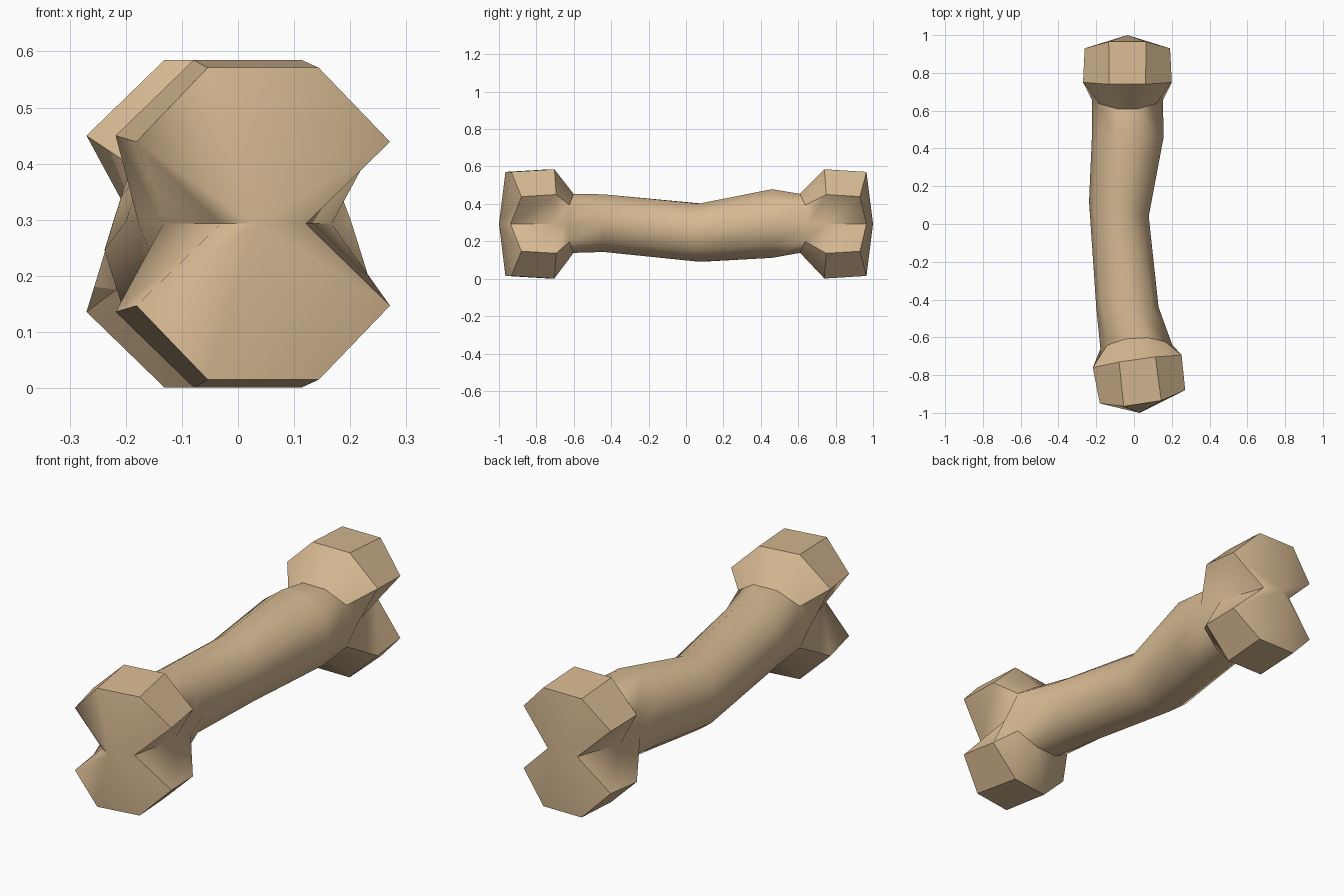
import bpy, bmesh, math

if "Cube" in bpy.data.objects:
    bpy.data.objects.remove(bpy.data.objects["Cube"])

bone_mat = bpy.data.materials.new("bone tan")
bone_mat.diffuse_color = (0.68, 0.49, 0.29, 1)
bone_mat.use_nodes = True
bone_mat.node_tree.nodes["Principled BSDF"].inputs["Base Color"].default_value = bone_mat.diffuse_color
MID_Z = 0.293

bm = bmesh.new()


def ring(cx, cy, cz, valley, side, top, out, slope=0.0):
    """Ten-point ring. Each of valley, side, top is (half width, half height, outward shift)."""
    quarter = [(1, 1, valley), (1, 1, side), (1, 1, top), (-1, 1, top), (-1, 1, side),
               (-1, 1, valley), (-1, -1, side), (-1, -1, top), (1, -1, top), (1, -1, side)]
    return [bm.verts.new((cx + sx * w, cy + out * d + slope * sx * w, cz + sz * h))
            for sx, sz, (w, h, d) in quarter]


def round_ring(cx, cy, cz, rx, rz, out=1, flare=0.0, slope=0.0):
    """Regular ten-sided shaft section."""
    pts = [(rx * math.cos(math.radians(a)), rz * math.sin(math.radians(a)), flare * f)
           for a, f in ((0, 1.0), (36, 0.6), (72, 0.0))]
    return ring(cx, cy, cz, *pts, out, slope)


# two-lobed rims: the far one and the one facing the shaft
FAR_RIM = ((0.076, 0, 0.035), (0.226, 0.146, 0), (0.099, 0.278, 0.035))
NEAR_RIM = ((0.15, 0, 0.0), (0.235, 0.157, 0), (0.096, 0.292, -0.01))

rings = [
    # front knob, slightly turned
    ring(0.045, -0.915, MID_Z, *FAR_RIM, -1, 0.155),
    ring(0.017, -0.727, MID_Z, *NEAR_RIM, -1, 0.14),
    round_ring(0.012, -0.605, 0.296, 0.19, 0.166, -1, 0.045, 0.06),
    # bent shaft
    round_ring(-0.035, -0.44, 0.297, 0.165, 0.162),
    round_ring(-0.08, 0.08, 0.246, 0.158, 0.163, slope=-0.25),
    round_ring(-0.033, 0.46, 0.295, 0.19, 0.193),
    # back knob
    round_ring(-0.034, 0.61, 0.296, 0.187, 0.166, 1, 0.045),
    ring(-0.035, 0.75, MID_Z, *NEAR_RIM, 1),
    ring(-0.035, 0.93, MID_Z, *FAR_RIM, 1),
]

for a, b in zip(rings, rings[1:]):
    for i in range(10):
        j = (i + 1) % 10
        bm.faces.new((a[i], a[j], b[j], b[i]))

# shallow domed end faces
for end, tip in ((rings[0], (0.03, -1.0, MID_Z)), (rings[-1], (-0.035, 1.0, MID_Z))):
    apex = bm.verts.new(tip)
    for i in range(10):
        bm.faces.new((end[i], end[(i + 1) % 10], apex))

bmesh.ops.recalc_face_normals(bm, faces=bm.faces[:])
mesh = bpy.data.meshes.new("bone")
bm.to_mesh(mesh)
bm.free()
mesh.materials.append(bone_mat)
bone = bpy.data.objects.new("bone", mesh)
bpy.context.collection.objects.link(bone)

# smooth shaft, crisp knob edges
bpy.context.view_layer.objects.active = bone
bone.select_set(True)
bpy.ops.object.shade_smooth_by_angle(angle=math.radians(40))
